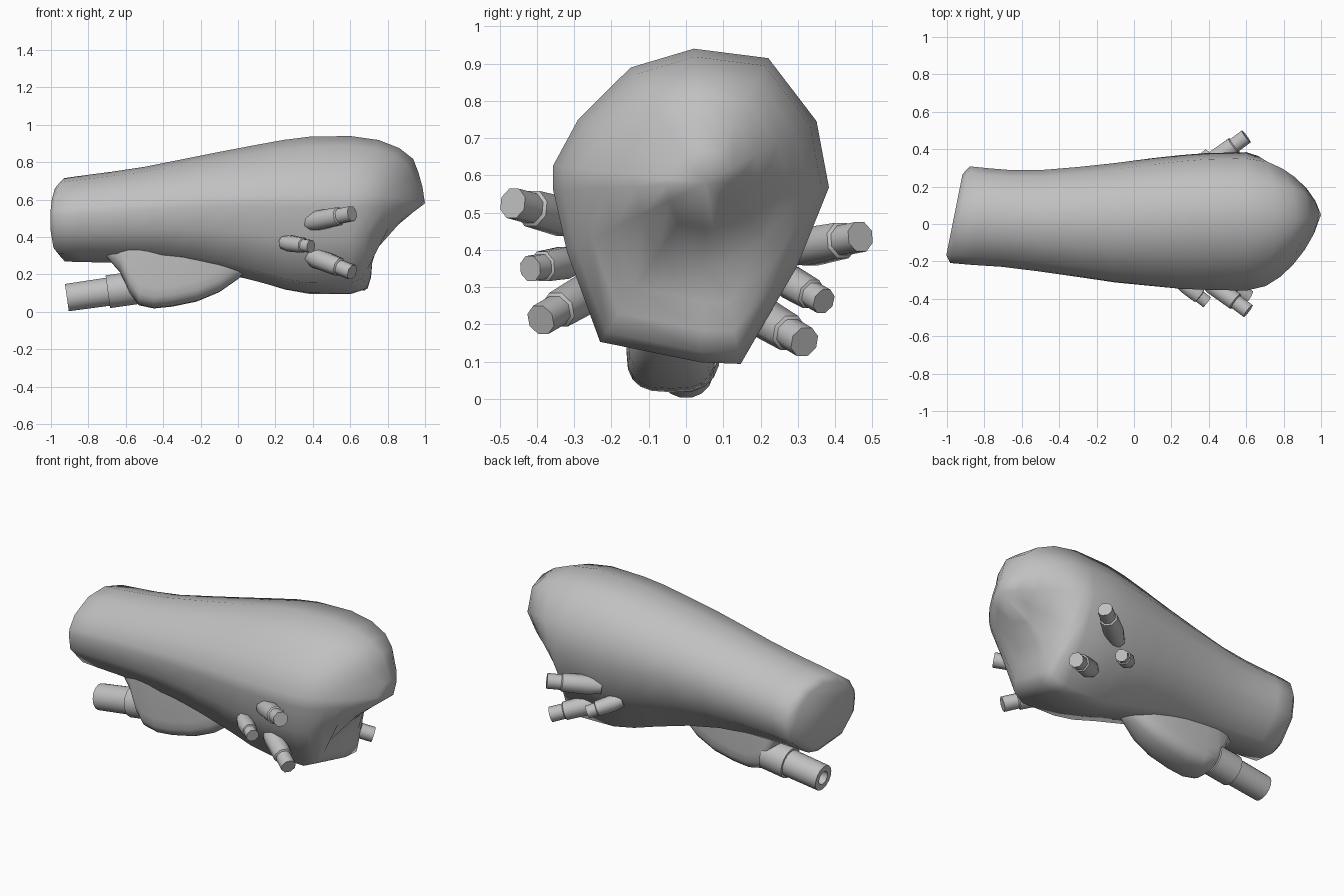
import bpy, bmesh, math
from mathutils import Vector

if "Cube" in bpy.data.objects:
    bpy.data.objects.remove(bpy.data.objects["Cube"])

grey = bpy.data.materials.new("grey")
grey.diffuse_color = (0.53, 0.53, 0.53, 1)
grey.use_nodes = True
grey.node_tree.nodes["Principled BSDF"].inputs["Base Color"].default_value = grey.diffuse_color


def loft(name, rings, angle, tip=None):
    """Skin closed rings in order, cap the start, and close the end with a tip or a cap."""
    bm = bmesh.new()
    vr = [[bm.verts.new(p) for p in r] for r in rings]
    n = len(vr[0])
    for a, b in zip(vr, vr[1:]):
        for i in range(n):
            j = (i + 1) % n
            bm.faces.new((a[i], a[j], b[j], b[i]))
    bm.faces.new(vr[0])
    if tip:
        t = bm.verts.new(tip)
        for i in range(n):
            bm.faces.new((vr[-1][i], vr[-1][(i + 1) % n], t))
    else:
        bm.faces.new(vr[-1])
    bmesh.ops.recalc_face_normals(bm, faces=bm.faces)
    me = bpy.data.meshes.new(name)
    bm.to_mesh(me)
    bm.free()
    me.materials.append(grey)
    ob = bpy.data.objects.new(name, me)
    bpy.context.collection.objects.link(ob)
    bpy.ops.object.select_all(action='DESELECT')
    ob.select_set(True)
    bpy.context.view_layer.objects.active = ob
    bpy.ops.object.shade_smooth_by_angle(angle=math.radians(angle))
    return ob


def lerp(table, x):
    """Read a value from a sorted list of (key, value) pairs."""
    if x <= table[0][0]:
        return table[0][1]
    for (a, p), (b, q) in zip(table, table[1:]):
        if x <= b:
            return p + (q - p) * (x - a) / (b - a)
    return table[-1][1]


def turned(name, start, end, steps, sides):
    """Turned part along an axis; steps are (fraction of length, radius)."""
    a, b = Vector(start), Vector(end)
    d = b - a
    u = d.cross(Vector((0, 0, 1))).normalized()
    w = u.cross(d).normalized()
    rings = []
    for f, r in steps:
        rings.append([a + d * f + r * (u * math.cos(t) + w * math.sin(t))
                      for t in [2 * math.pi * (i + 0.5) / sides for i in range(sides)]])
    return loft(name, rings, 50)


# Body: round at the rear end, lopsided egg at the front
egg = [(.03, 1), (.57, .94), (.92, .54), (1.01, .12), (.78, -.38), (.37, -1), (.08, -.99),
       (-.65, -.86), (-.89, -.29), (-.99, .1), (-.99, .26), (-.81, .55), (-.43, .88)]
stations = [  # x, top, bottom, -y side, +y side
    (-.93, .715, .268, -.21, .31), (-.82, .73, .265, -.22, .30), (-.68, .748, .262, -.23, .29),
    (-.5, .775, .26, -.255, .29), (-.3, .815, .245, -.285, .305), (-.1, .855, .21, -.315, .325),
    (.1, .893, .16, -.335, .35), (.25, .92, .118, -.35, .365), (.38, .936, .096, -.355, .375),
    (.6, .94, .094, -.36, .38)]
rings = []
for x, zt, zb, yl, yr in stations:
    k = min(1, max(0, (x + .6) / .9))
    shear = .2 * min(1, max(0, (-x - .45) / .45))
    ring = []
    for u, v in egg:
        m = math.hypot(u, v)
        u2, v2 = u / m + (u - u / m) * k, v / m + (v - v / m) * k
        y = (yl + yr) / 2 + u2 * (yr - yl) / 2
        ring.append((x + shear * (y - .05), y, (zt + zb) / 2 + v2 * (zt - zb) / 2))
    rings.append(ring)

# Slightly domed rear end
rear = Vector((-.93, .05, .49))
rings.insert(0, [rear + (Vector(p) - rear) * .84 + Vector((-.03, 0, 0)) for p in rings[0]])

# Blunt front with a pointed brow and a slanting recess below it
front = [(.1, .9), (.2, .77), (.33, .74), (.45, .81), (.52, .91), (.58, 1.0), (.72, 1.0),
         (.85, 1.07), (.94, 1.05)]
tip = Vector((1, .05, .58))
base = rings[-1]
for s in (.94, .82, .66, .46, .25):
    ring = []
    for p in base:
        y = tip.y + (p[1] - tip.y) * s
        z = tip.z + (p[2] - tip.z) * s
        slant = z - .35 * (y - tip.y) * max(0, 1 - abs(z - .5) / .25)
        reach = lerp(front, slant) - .25 * abs(y - tip.y) * min(1, max(0, (z - .35) / .15))
        ring.append((.6 + (reach - .6) * math.sqrt(1 - s * s), y, z))
    rings.append(ring)
loft("body", rings, 80, tip)

# Pod under the body
pod = [(-.7, .29, .07), (-.63, .21, .1), (-.58, .1, .115), (-.53, .035, .12), (-.45, .018, .12),
       (-.35, .028, .12), (-.22, .055, .115), (-.1, .105, .1), (0, .175, .075), (.06, .23, .05)]
rings = []
for x, zb, hw in pod:
    top = .36
    ring = [(x, -.04 + hw, top), (x, -.04 - hw, top)]
    for i in range(11):
        t = math.pi * i / 10
        c, s = math.cos(t), math.sin(t)
        ring.append((x, -.04 - hw * math.copysign(abs(c) ** .7, c),
                     zb + min(.11, top - zb) * (1 - s ** .7)))
    rings.append(ring)
loft("pod", rings, 60)

# Barrel with collar and a bored muzzle
turned("barrel", (-.55, 0, .128), (-.915, 0, .076),
       [(0, .09), (.4, .09), (.4, .077), (1, .075), (1, .04), (.75, .04)], 16)

# Side nozzles: thick sleeve with a thinner tip
nozzles = [((.36, -.28, .475), (.61, -.465, .525), .043), ((.24, -.3, .37), (.39, -.418, .35), .036),
           ((.36, -.22, .31), (.61, -.39, .212), .043), ((.36, .29, .40), (.60, .468, .435), .043),
           ((.25, .25, .33), (.40, .37, .262), .036), ((.44, .17, .24), (.68, .318, .153), .043)]
for i, (a, b, r) in enumerate(nozzles):
    turned(f"nozzle_{i + 1}", a, b,
           [(0, r), (.25, r * 1.28), (.72, r * 1.2), (.74, r), (1, r)], 8)
